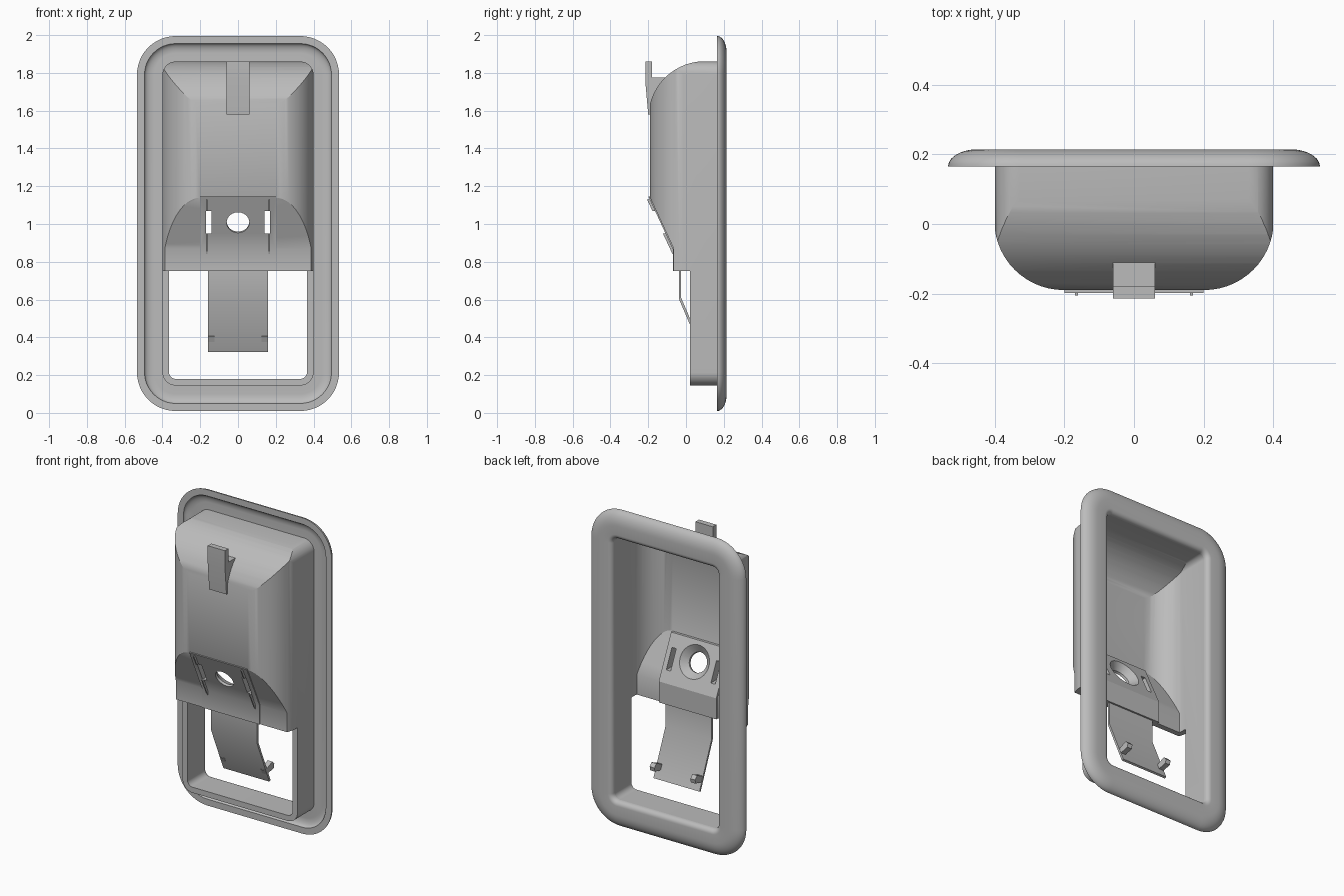
import bpy, bmesh
from math import sin, cos, pi, radians, atan2
from mathutils import Vector, Matrix

cube = bpy.data.objects.get("Cube")
if cube:
    bpy.data.objects.remove(cube)

grey = bpy.data.materials.new("plain_grey")
grey.use_nodes = True
grey.diffuse_color = (0.5, 0.5, 0.5, 1)
grey.node_tree.nodes["Principled BSDF"].inputs["Base Color"].default_value = (0.5, 0.5, 0.5, 1)

WALL = 0.035
HALF_W, LOW, HIGH = 0.4, 0.145, 1.86
MID = (LOW + HIGH) / 2


def make(name, bm):
    bmesh.ops.recalc_face_normals(bm, faces=bm.faces)
    mesh = bpy.data.meshes.new(name)
    bm.to_mesh(mesh)
    bm.free()
    mesh.materials.append(grey)
    ob = bpy.data.objects.new(name, mesh)
    bpy.context.collection.objects.link(ob)
    return ob


def prism(name, profile, axis, lo, hi):
    """Extrude a closed 2D profile along one axis."""
    place = {"x": lambda a, b, t: (t, a, b),
             "y": lambda a, b, t: (a, t, b),
             "z": lambda a, b, t: (a, b, t)}[axis]
    bm = bmesh.new()
    ends = [[bm.verts.new(place(a, b, t)) for a, b in profile] for t in (lo, hi)]
    for ring in ends:
        bm.faces.new(ring)
    n = len(profile)
    for i in range(n):
        j = (i + 1) % n
        bm.faces.new((ends[0][i], ends[0][j], ends[1][j], ends[1][i]))
    return make(name, bm)


def box(name, x, y, z):
    return prism(name, [(x[0], y[0]), (x[1], y[0]), (x[1], y[1]), (x[0], y[1])], "z", *z)


def arc(cx, cy, r, start, end, steps=14):
    return [(cx + r * cos(radians(start + (end - start) * i / steps)),
             cy + r * sin(radians(start + (end - start) * i / steps)))
            for i in range(steps + 1)]


def rounded_rect(offset):
    """Rounded rectangle in x and z, offset outward from the shell wall."""
    r = 0.07 + offset
    w, h = HALF_W + offset - r, (HIGH - LOW) / 2 + offset - r
    return [p for sx, sz, a in ((1, 1, 0), (-1, 1, 90), (-1, -1, 180), (1, -1, 270))
            for p in arc(sx * w, MID + sz * h, r, a, a + 90, 12)]


def combine(ob, other, operation, keep=False):
    mod = ob.modifiers.new("cut", "BOOLEAN")
    mod.operation, mod.solver, mod.object = operation, "EXACT", other
    bpy.context.view_layer.objects.active = ob
    bpy.ops.object.modifier_apply(modifier=mod.name)
    if not keep:
        bpy.data.objects.remove(other)


def slope_y(z):
    return -0.2 + (1.16 - z) * 0.4655


def body(name, t, side):
    """Solid shell form, inset by t: three crossed prisms."""
    ob = prism(name, rounded_rect(-t), "y", -0.6, 0.6)
    r = 0.2 - t
    across = arc(-0.202, 0.01, r, 180, 270) + arc(0.202, 0.01, r, 270, 360)
    across += [(0.402 - t, 0.9), (-0.402 + t, 0.9)]
    combine(ob, prism("across", across, "z", -1, 3), "INTERSECT")
    combine(ob, prism("side", side, "x", -1, 1), "INTERSECT")
    return ob


# Hollow shell: deep pocket above, open frame below
dome = arc(0.1, 1.562, 0.3, 180, 90)
outer_side = [(0.02, -0.1), (0.02, 0.75), (-0.065, 0.75), (-0.065, 0.87), (-0.2, 1.16)]
outer_side += dome + [(0.185, 1.862), (0.185, -0.1)]
inner_dome = arc(0.1, 1.562, 0.3 - WALL, 180, 90)
inner_side = [(-0.03, -0.1), (-0.03, 0.878), (-0.165, 1.168)]
inner_side += inner_dome + [(0.5, 1.827), (0.5, -0.1)]
shell = body("shell", 0, outer_side)
combine(shell, body("cavity", WALL, inner_side), "DIFFERENCE")

# Rolled flange swept round the shell mouth
section = [(0.05 + 0.085 * cos(a), 0.165 + 0.05 * sin(a))
           for a in (i * pi / 20 for i in range(11))]
section += [(-0.005 - 0.03 * sin(a), 0.185 + 0.03 * cos(a))
            for a in (i * pi / 12 for i in range(7))]
section += [(0.045 + 0.05 * sin(a), 0.165 + 0.025 * cos(a))
            for a in (i * pi / 16 for i in range(9))]
bm = bmesh.new()
rings = [[bm.verts.new((x, y, z)) for x, z in rounded_rect(o)] for o, y in section]
for k, ring in enumerate(rings):
    nxt = rings[(k + 1) % len(rings)]
    for i in range(len(ring)):
        j = (i + 1) % len(ring)
        bm.faces.new((ring[i], ring[j], nxt[j], nxt[i]))
flange = make("flange", bm)

# Mounting plate let into the sloping wall
top = 1.145
plate = prism("mounting_plate", [
    (-0.07, 0.75), (-0.07, 0.867), (slope_y(top) - 0.006, top),
    (slope_y(top) + 0.055, top), (-0.015, 0.882), (-0.015, 0.75)], "x", -0.2, 0.2)

# Screw hole with a countersink on the inner side, and two slots
tilt = Matrix.Rotation(atan2(0.29, 0.135) - pi, 4, "X")
inward = Vector((0, 0.29, 0.135)).normalized()
centre = Vector((0, slope_y(1.01), 1.01))


def hole(name, r1, r2, near, far):
    bm = bmesh.new()
    turn = Vector((0, 0, 1)).rotation_difference(inward).to_matrix().to_4x4()
    bmesh.ops.create_cone(bm, cap_ends=True, segments=40, radius1=r1, radius2=r2,
                          depth=far - near,
                          matrix=Matrix.Translation(centre + inward * (near + far) / 2) @ turn)
    return make(name, bm)


cutters = [hole("screw_hole", 0.06, 0.06, -0.1, 0.1),
           hole("countersink", 0.058, 0.112, 0.008, 0.062)]
for s in (-1, 1):
    cutters.append(box("slot", sorted((s * 0.14, s * 0.17)), (-0.4, 0.1), (0.95, 1.07)))
for cutter in cutters:
    combine(shell, cutter, "DIFFERENCE", keep=True)
    combine(plate, cutter, "DIFFERENCE")

# Thin ribs beside the slots
for s, side in ((-1, "right"), (1, "left")):
    for part, lo, hi in (("upper", 1.07, 1.13), ("lower", 0.84, 0.95)):
        prism(f"{side}_{part}_rib", [
            (slope_y(lo) - 0.02, lo), (slope_y(hi) - 0.02, hi),
            (slope_y(hi) + 0.01, hi), (slope_y(lo) + 0.01, lo)],
            "x", s * 0.165 - 0.004, s * 0.165 + 0.004)

# Spring tongue hanging below the plate, with two small hooks
prism("spring_tongue", [
    (-0.038, 0.8), (-0.038, 0.605), (0.083, 0.322), (0.095, 0.327),
    (-0.026, 0.61), (-0.026, 0.8)], "x", -0.16, 0.16)
for s, side in ((-1, "right"), (1, "left")):
    prism(f"{side}_tongue_hook", [
        (0.045, 0.405), (0.115, 0.435), (0.135, 0.415), (0.13, 0.39), (0.06, 0.375)],
        "x", *sorted((s * 0.125, s * 0.158)))

# Upright catch on the top of the shell
prism("top_catch", [
    (-0.215, 1.86), (-0.18, 1.86), (-0.18, 1.775), (-0.1, 1.775),
    (-0.17, 1.65), (-0.19, 1.58), (-0.2, 1.58), (-0.215, 1.75)], "x", -0.06, 0.06)

# Smooth the rounded surfaces and keep hard edges
for ob in bpy.context.collection.objects:
    if ob.type == "MESH":
        ob.select_set(True)
        bpy.context.view_layer.objects.active = ob
bpy.ops.object.shade_smooth_by_angle(angle=radians(25))
